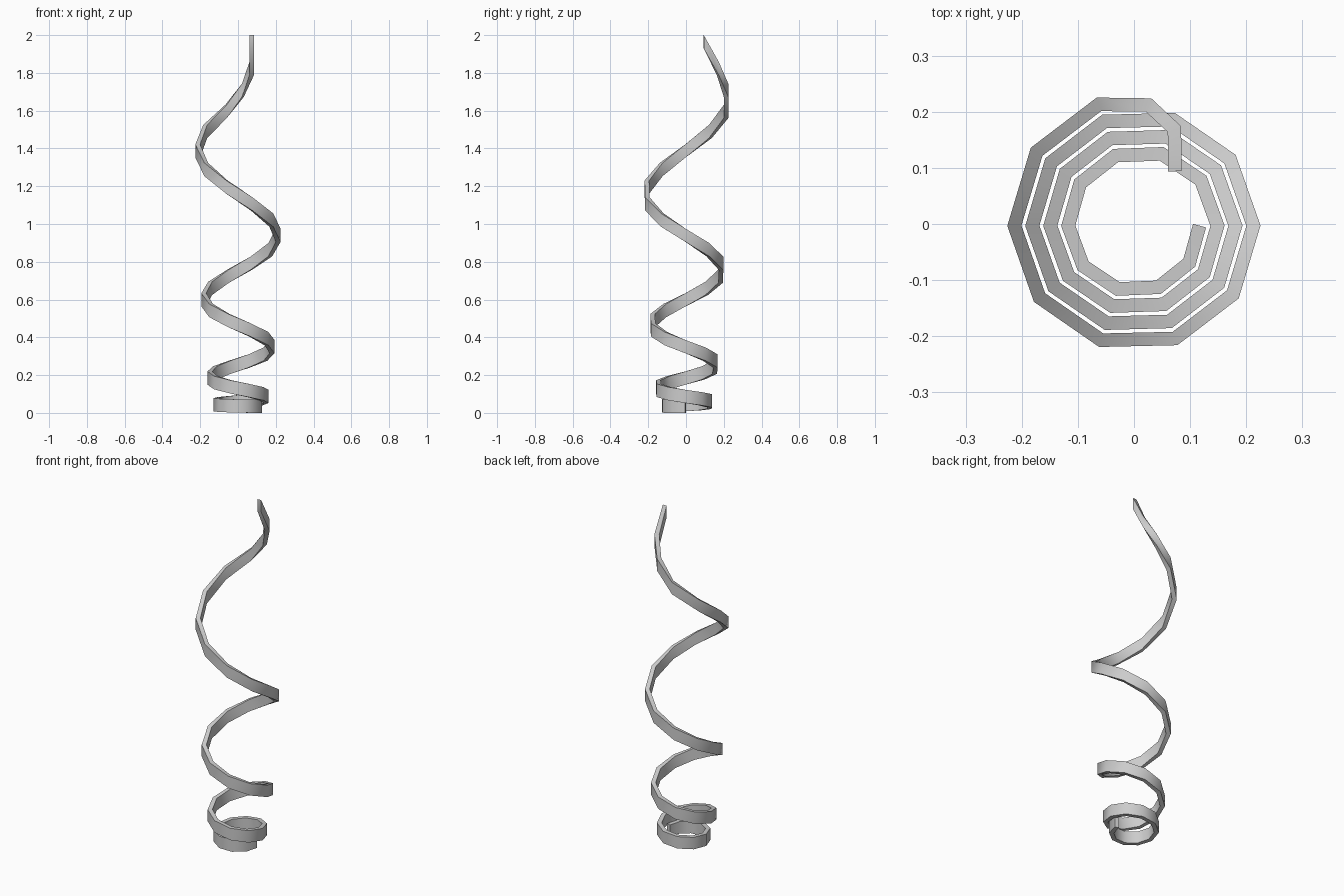
import bpy, bmesh, math
from mathutils import Vector

if "Cube" in bpy.data.objects:
    bpy.data.objects.remove(bpy.data.objects["Cube"])

SIDES = 10              # segments per turn
HALF_W, HALF_H = 0.012, 0.035

# Centre line: widening clockwise spiral that climbs faster and faster
path = []
for i in range(38):
    t = i / SIDES
    a = -2 * math.pi * t
    r = 0.109 + 0.032 * t
    path.append(Vector((0.0078 + r * math.cos(a), -0.003 + r * math.sin(a),
                        0.035 + 0.05204 * t ** 2.6)))
# Tip curls inward
path += [Vector((0.026, 0.212, 1.708)), Vector((0.072, 0.169, 1.822)),
         Vector((0.073, 0.094, 1.965))]


def side_normal(p, q):
    d = (q - p).xy.normalized()
    return Vector((-d.y, d.x, 0))


# Sweep an upright rectangle along the path with mitred corners
bm = bmesh.new()
rings = []
last = len(path) - 1
for i, p in enumerate(path):
    n0 = side_normal(path[max(i - 1, 0)], path[max(i, 1)])
    n1 = side_normal(path[min(i, last - 1)], path[min(i + 1, last)])
    m = (n0 + n1).normalized()
    off = m * (HALF_W / m.dot(n0))
    up = Vector((0, 0, HALF_H))
    rings.append([bm.verts.new(p + off * s + up * h)
                  for s, h in ((-1, -1), (1, -1), (1, 1), (-1, 1))])
for a, b in zip(rings, rings[1:]):
    for k in range(4):
        j = (k + 1) % 4
        bm.faces.new((a[k], a[j], b[j], b[k]))
bm.faces.new(rings[0])
bm.faces.new(rings[-1])
bmesh.ops.recalc_face_normals(bm, faces=bm.faces)

mesh = bpy.data.meshes.new("spiral_ribbon")
bm.to_mesh(mesh)
bm.free()
ribbon = bpy.data.objects.new("spiral_ribbon", mesh)
bpy.context.collection.objects.link(ribbon)
bpy.context.view_layer.objects.active = ribbon
ribbon.select_set(True)
bpy.ops.object.shade_smooth_by_angle(angle=math.radians(50))
